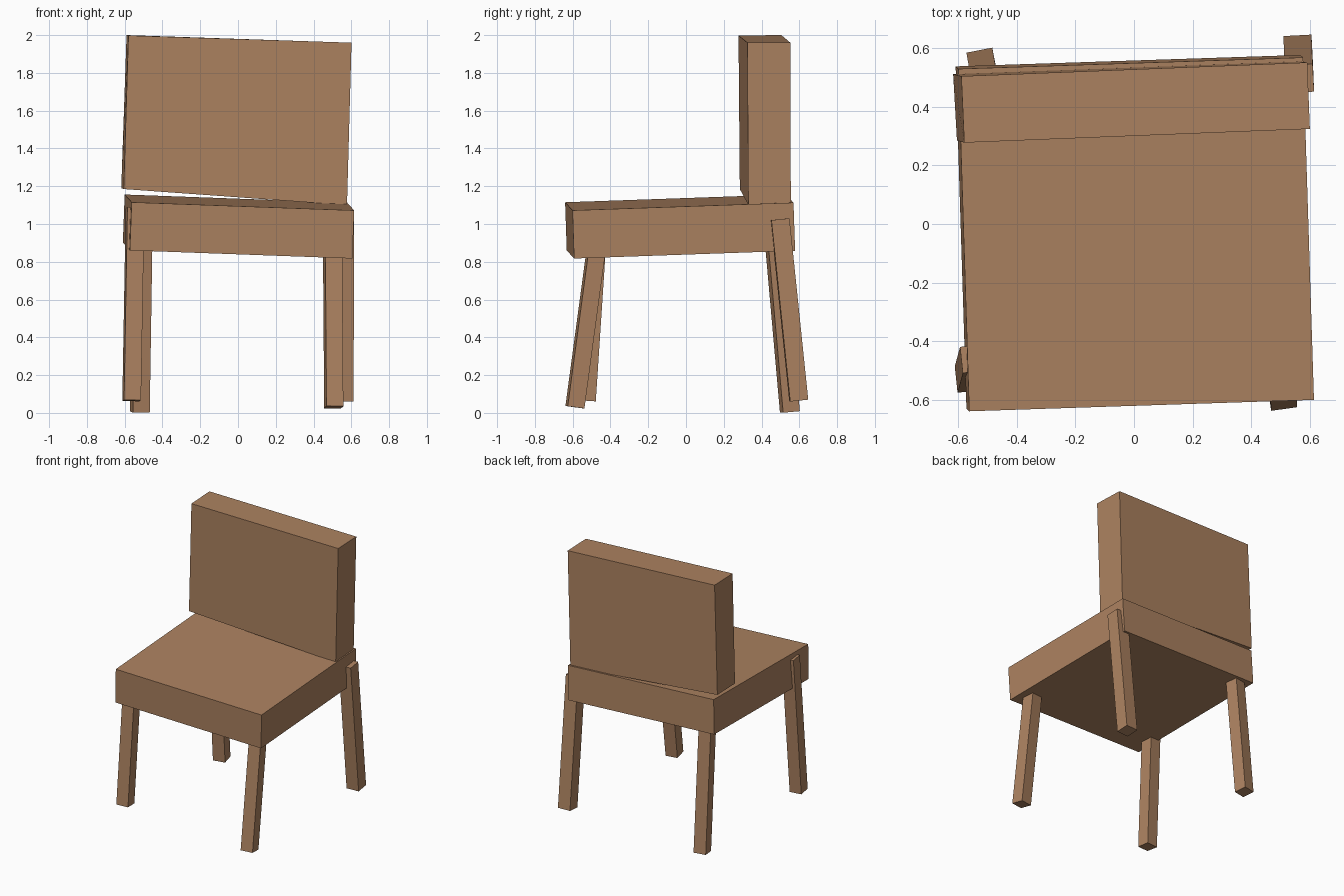
import bpy
import math
from mathutils import Vector, Matrix

cube = bpy.data.objects.get("Cube")
if cube:
    bpy.data.objects.remove(cube, do_unlink=True)

wood = bpy.data.materials.new("warm brown wood")
wood.use_nodes = True
wood_colour = (0.413, 0.223, 0.117, 1)
wood.diffuse_color = wood_colour
wood.node_tree.nodes["Principled BSDF"].inputs["Base Color"].default_value = wood_colour


def block(name, bottom, top):
    """Six-sided block between two rings of four corners (anticlockwise from above)."""
    faces = [(3, 2, 1, 0), (4, 5, 6, 7)]
    faces += [(i, (i + 1) % 4, (i + 1) % 4 + 4, i + 4) for i in range(4)]
    mesh = bpy.data.meshes.new(name)
    mesh.from_pydata([tuple(p) for p in list(bottom) + list(top)], [], faces)
    mesh.materials.append(wood)
    obj = bpy.data.objects.new(name, mesh)
    bpy.context.collection.objects.link(obj)
    return obj


def leg(name, foot, head, yaw, width):
    """Square post from foot centre to head centre, twisted by yaw degrees."""
    foot, head = Vector(foot), Vector(head)
    axis = (head - foot).normalized()
    turn = Vector((0, 0, 1)).rotation_difference(axis).to_matrix()
    turn = turn @ Matrix.Rotation(math.radians(yaw), 3, "Z")
    h = width / 2
    ring = [turn @ Vector((x * h, y * h, 0))
            for x, y in ((-1, -1), (1, -1), (1, 1), (-1, 1))]
    return block(name, [foot + r for r in ring], [head + r for r in ring])


# Seat: slightly tilted and turned slab
corner = Vector((-0.563, -0.64, 1.115))
across = Vector((1.178, 0.039, -0.043))
back = Vector((-0.037, 1.17, 0.041))
drop = across.cross(back).normalized() * 0.255
seat_top = [corner, corner + across, corner + across + back, corner + back]
block("seat", [p - drop for p in seat_top], seat_top)

# Backrest: crooked slab whose lower edge slopes more than its top
block("backrest",
      [(-0.605, 0.285, 1.185), (0.577, 0.33, 1.10), (0.568, 0.555, 1.10), (-0.618, 0.512, 1.19)],
      [(-0.58, 0.278, 1.998), (0.601, 0.325, 1.96), (0.592, 0.552, 1.96), (-0.59, 0.505, 2.0)])

# Legs: splayed at uneven angles
leg("front_right_leg", (-0.563, -0.527, 0.065), (-0.545, -0.46, 1.085), 6, 0.09)
leg("front_left_leg", (0.507, -0.588, 0.03), (0.50, -0.46, 0.98), 8, 0.09)
leg("back_right_leg", (-0.52, 0.55, 0.005), (-0.505, 0.465, 0.965), 11, 0.09)
leg("back_left_leg", (0.561, 0.597, 0.065), (0.565, 0.4975, 1.025), 3, 0.096)
